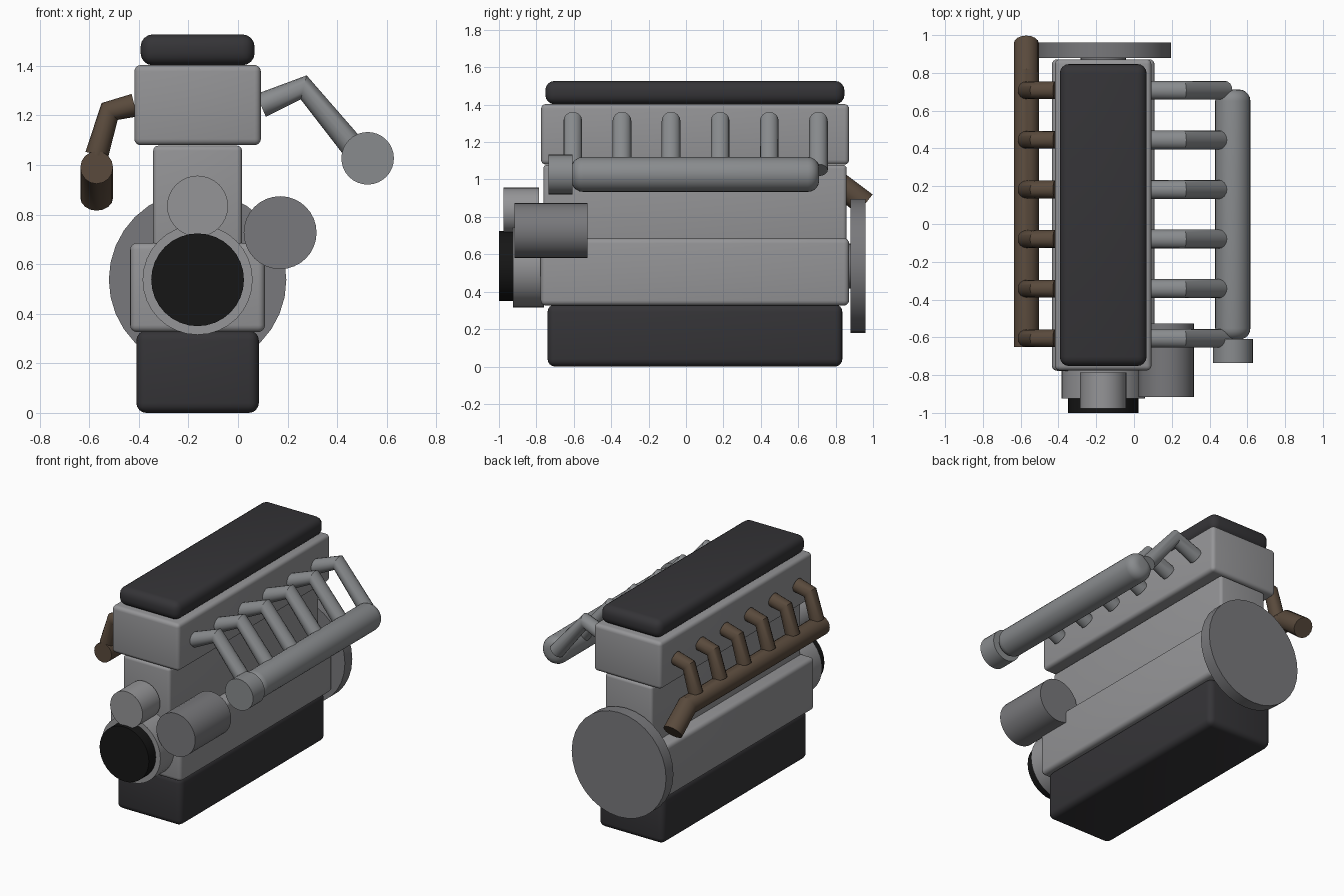
import bpy, math

if "Cube" in bpy.data.objects:
    bpy.data.objects.remove(bpy.data.objects["Cube"])

CX = -0.163          # crank / block centre line
YS = [-0.605 + 0.2626 * i for i in range(6)]   # cylinder positions


def material(name, rgb):
    m = bpy.data.materials.new(name)
    m.diffuse_color = (*rgb, 1)
    m.use_nodes = True
    m.node_tree.nodes["Principled BSDF"].inputs["Base Color"].default_value = m.diffuse_color
    return m


ALLOY = material("alloy", (0.30, 0.30, 0.31))
STEEL = material("steel", (0.19, 0.19, 0.20))
INTAKE = material("intake_grey", (0.25, 0.26, 0.27))
DARK = material("dark_cover", (0.035, 0.034, 0.038))
BLACK = material("rubber", (0.008, 0.008, 0.008))
RUST = material("exhaust_brown", (0.10, 0.068, 0.045))


def finish(ob, name, mat, bevel=0, segments=4):
    ob.name = name
    ob.data.materials.append(mat)
    if bevel:
        mod = ob.modifiers.new("bevel", 'BEVEL')
        mod.width = bevel
        mod.segments = segments
        mod.limit_method = 'ANGLE'
        mod.angle_limit = math.radians(40)
        bpy.ops.object.modifier_apply(modifier=mod.name)
    bpy.ops.object.shade_smooth_by_angle(angle=math.radians(35))
    return ob


def box(name, x, y, z, mat, bevel):
    bpy.ops.mesh.primitive_cube_add(
        size=1, location=[(a + b) / 2 for a, b in (x, y, z)])
    ob = bpy.context.object
    ob.scale = [b - a for a, b in (x, y, z)]
    bpy.ops.object.transform_apply(location=False, scale=True)
    return finish(ob, name, mat, bevel)


def cyl(name, x, z, r, y0, y1, mat, bevel=0):
    bpy.ops.mesh.primitive_cylinder_add(
        vertices=32, radius=r, depth=y1 - y0,
        location=(x, (y0 + y1) / 2, z), rotation=(math.pi / 2, 0, 0))
    return finish(bpy.context.object, name, mat, bevel, 5)


def tube(name, pts, r, mat):
    cu = bpy.data.curves.new(name, 'CURVE')
    cu.dimensions = '3D'
    cu.bevel_depth = r
    cu.bevel_resolution = 6
    cu.use_fill_caps = True
    sp = cu.splines.new('POLY')
    sp.points.add(len(pts) - 1)
    for p, co in zip(sp.points, pts):
        p.co = (*co, 1)
    ob = bpy.data.objects.new(name, cu)
    bpy.context.collection.objects.link(ob)
    bpy.ops.object.select_all(action='DESELECT')
    ob.select_set(True)
    bpy.context.view_layer.objects.active = ob
    bpy.ops.object.convert(target='MESH')
    return finish(bpy.context.object, name, mat)


# Main castings, bottom to top
box("oil_pan", (-0.41, 0.084), (-0.74, 0.836), (0, 0.332), DARK, 0.04)
box("crankcase", (-0.435, 0.109), (-0.777, 0.872), (0.326, 0.686), ALLOY, 0.028)
box("cylinder_block", (-0.342, 0.016), (-0.763, 0.859), (0.66, 1.078), ALLOY, 0.02)
box("cylinder_head", (-0.418, 0.092), (-0.775, 0.872), (1.08, 1.403), ALLOY, 0.025)
box("valve_cover", (-0.393, 0.067), (-0.752, 0.847), (1.402, 1.527), DARK, 0.05)

# Rotating parts and accessories
cyl("flywheel", CX, 0.537, 0.358, 0.88, 0.96, STEEL)
cyl("flywheel_hub", CX, 0.537, 0.12, 0.85, 0.89, STEEL)
cyl("timing_cover", CX, 0.537, 0.222, -0.925, -0.76, ALLOY)
cyl("crank_pulley", CX, 0.537, 0.187, -1.0, -0.915, BLACK)
cyl("water_pump", CX, 0.834, 0.123, -0.977, -0.787, ALLOY)
cyl("alternator", 0.17, 0.727, 0.147, -0.917, -0.527, STEEL)

# Intake side
cyl("intake_plenum", 0.523, 1.027, 0.093, -0.612, 0.712, INTAKE, 0.06)
cyl("throttle_body", 0.523, 1.027, 0.106, -0.735, -0.608, INTAKE)
for i, y in enumerate(YS):
    tube(f"intake_runner_{i + 1}",
         [(0.093, y, 1.24), (0.265, y, 1.313), (0.482, y, 1.05)], 0.05, INTAKE)

# Exhaust side
for i, y in enumerate(YS):
    tube(f"exhaust_runner_{i + 1}",
         [(-0.418, y, 1.241), (-0.518, y, 1.216), (-0.57, y, 1.04)], 0.047, RUST)
tube("exhaust_manifold",
     [(-0.57, -0.65, 0.99), (-0.57, 0.80, 0.99), (-0.57, 0.957, 0.868)], 0.066, RUST)
